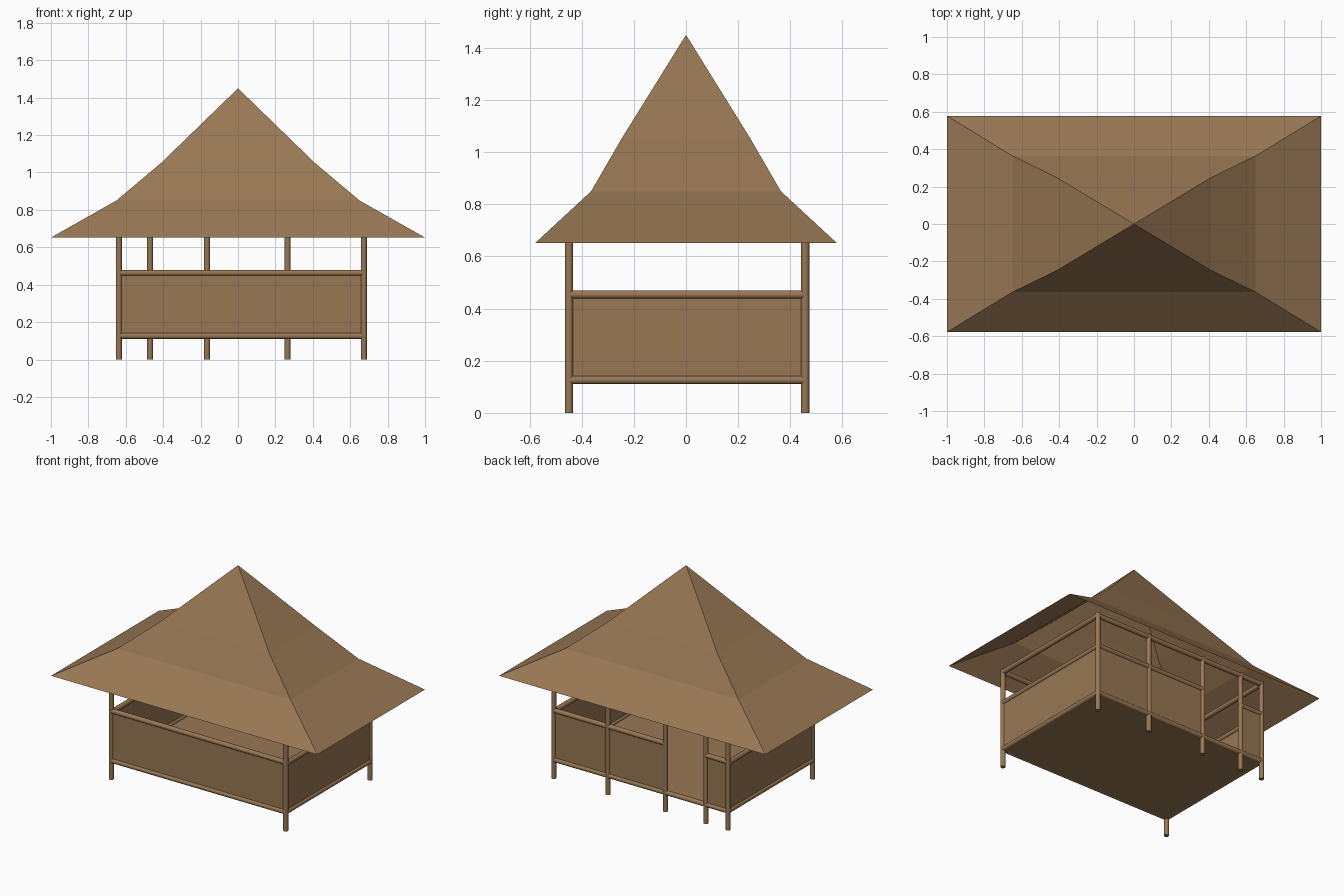
import bpy, bmesh
from mathutils import Vector

if "Cube" in bpy.data.objects:
    bpy.data.objects.remove(bpy.data.objects["Cube"])

wood = bpy.data.materials.new("brown_wood")
wood.diffuse_color = (0.318, 0.187, 0.089, 1)
wood.use_nodes = True
wood.node_tree.nodes["Principled BSDF"].inputs["Base Color"].default_value = wood.diffuse_color

X0, X1, Y0, Y1 = -0.637, 0.673, -0.449, 0.457   # wall corner posts
R = 0.016                                       # pole radius
FLOOR_Z, BEAM_Z = 0.126, 0.672
BACK = [X0, -0.47, -0.166, 0.265, X1]           # posts along the back


def add(name, bm, smooth=False):
    me = bpy.data.meshes.new(name)
    bm.to_mesh(me)
    bm.free()
    me.materials.append(wood)
    ob = bpy.data.objects.new(name, me)
    bpy.context.collection.objects.link(ob)
    if smooth:
        for p in me.polygons:
            p.use_smooth = len(p.vertices) == 4
    return ob


def pole(name, a, b):
    a, b = Vector(a), Vector(b)
    bm = bmesh.new()
    bmesh.ops.create_cone(bm, cap_ends=True, segments=16, radius1=R, radius2=R,
                          depth=(b - a).length)
    bm.transform((b - a).to_track_quat('Z', 'Y').to_matrix().to_4x4())
    bmesh.ops.translate(bm, verts=bm.verts, vec=(a + b) / 2)
    add(name, bm, True)


def box(name, lo, hi):
    lo, hi = Vector(lo), Vector(hi)
    bm = bmesh.new()
    bmesh.ops.create_cube(bm, size=1)
    bmesh.ops.scale(bm, verts=bm.verts, vec=hi - lo)
    bmesh.ops.translate(bm, verts=bm.verts, vec=(lo + hi) / 2)
    add(name, bm)


def bay(name, a, b, top):
    """Rail and infill panel between two posts, a and b in plan."""
    pole(name + "_rail", (*a, top), (*b, top))
    t = 0.005
    dx, dy = (0, t) if a[1] == b[1] else (t, 0)
    box(name + "_panel", (a[0] - dx, a[1] - dy, FLOOR_Z), (b[0] + dx, b[1] + dy, top))


# Posts
for i, x in enumerate(BACK):
    pole(f"back_post_{i}", (x, Y1, 0), (x, Y1, BEAM_Z + R))
for side, x in (("left", X0), ("right", X1)):
    pole(f"front_{side}_post", (x, Y0, 0), (x, Y0, BEAM_Z + R))

# Floor sills and roof beams around the rectangle
corners = [(X0, Y0), (X1, Y0), (X1, Y1), (X0, Y1)]
for i, side in enumerate(("front", "right", "back", "left")):
    a, b = corners[i], corners[(i + 1) % 4]
    pole(side + "_sill", (*a, FLOOR_Z), (*b, FLOOR_Z))
    pole(side + "_beam", (*a, BEAM_Z), (*b, BEAM_Z))

# Half-height walls, with a doorway in the second bay of the back
bay("front", (X0, Y0), (X1, Y0), 0.463)
bay("left", (X0, Y0), (X0, Y1), 0.454)
bay("right", (X1, Y0), (X1, Y1), 0.454)
for i in (0, 2, 3):
    bay(f"back_{i}", (BACK[i], Y1), (BACK[i + 1], Y1), 0.46)

# Floor
box("floor", (X0, Y0, FLOOR_Z - 0.014), (X1, Y1, FLOOR_Z))

# Flared hipped roof, a single open sheet
bm = bmesh.new()
rings = []
for hx, hy, z in ((1.0, 0.578, 0.652), (0.65, 0.364, 0.85), (0.41, 0.247, 1.052)):
    rings.append([bm.verts.new((sx * hx, sy * hy, z))
                  for sx, sy in ((-1, -1), (1, -1), (1, 1), (-1, 1))])
peak = bm.verts.new((0, 0, 1.45))
for i in range(4):
    j = (i + 1) % 4
    for lo, hi in zip(rings, rings[1:]):
        bm.faces.new((lo[i], lo[j], hi[j], hi[i]))
    bm.faces.new((rings[-1][i], rings[-1][j], peak))
add("roof", bm)
